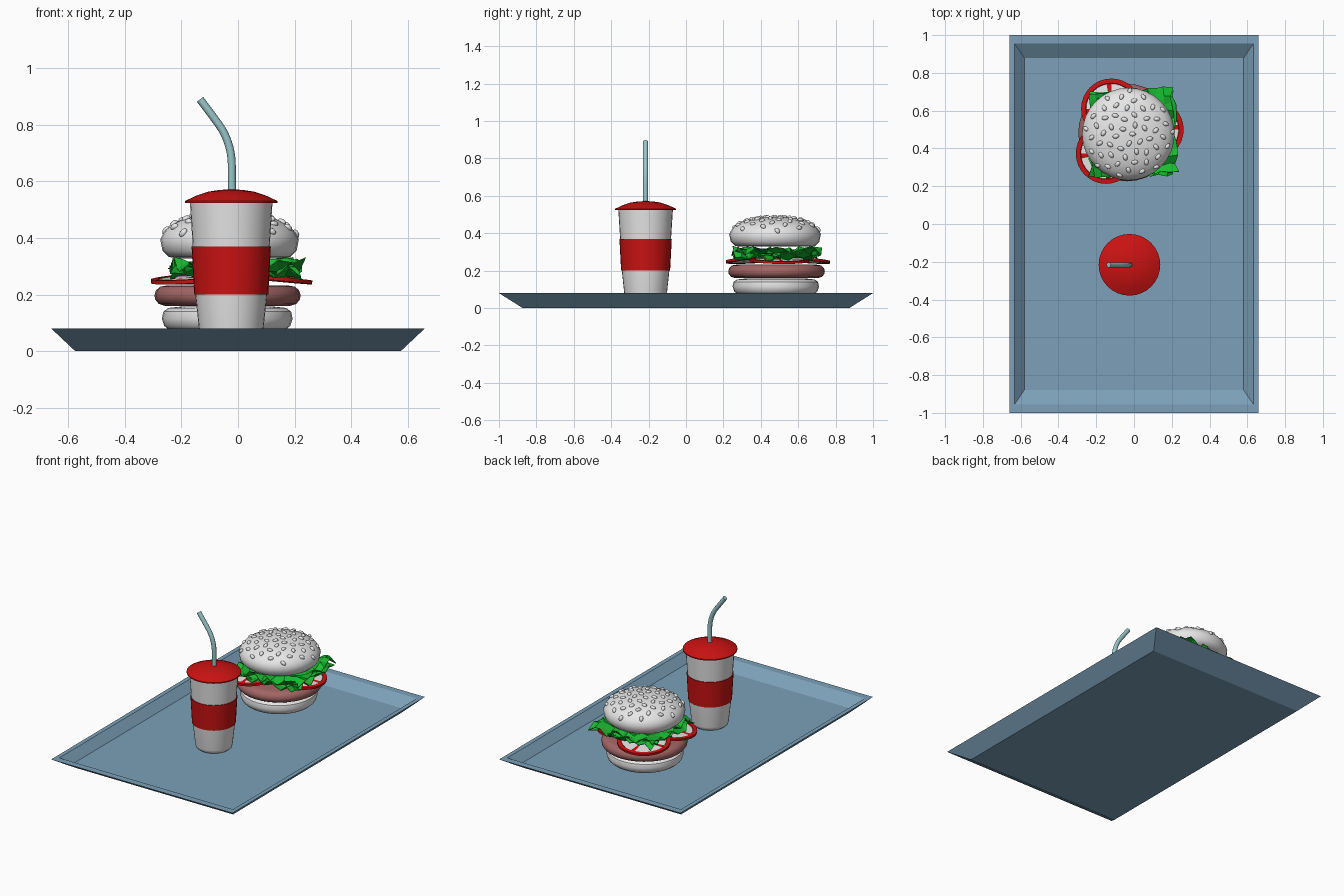
import bpy, bmesh, math, random
from mathutils import Matrix, Vector

if "Cube" in bpy.data.objects:
    bpy.data.objects.remove(bpy.data.objects["Cube"])

random.seed(4)


def material(name, rgb):
    m = bpy.data.materials.new(name)
    m.diffuse_color = (*rgb, 1)
    m.use_nodes = True
    m.node_tree.nodes["Principled BSDF"].inputs["Base Color"].default_value = m.diffuse_color
    return m


BLUE = material("tray blue", (0.20, 0.35, 0.48))
WHITE = material("white", (0.80, 0.80, 0.80))
RED = material("red", (0.60, 0.006, 0.006))
BROWN = material("patty brown", (0.36, 0.13, 0.13))
GREEN = material("lettuce green", (0.01, 0.50, 0.03))
STRAW = material("straw blue", (0.32, 0.57, 0.59))


def finish(name, bm, mats, smooth=True, matrix=None):
    bmesh.ops.recalc_face_normals(bm, faces=bm.faces)
    me = bpy.data.meshes.new(name)
    bm.to_mesh(me)
    bm.free()
    for m in mats:
        me.materials.append(m)
    ob = bpy.data.objects.new(name, me)
    bpy.context.collection.objects.link(ob)
    if matrix:
        ob.matrix_world = matrix
    if smooth:
        bpy.ops.object.select_all(action='DESELECT')
        ob.select_set(True)
        bpy.context.view_layer.objects.active = ob
        bpy.ops.object.shade_smooth_by_angle(angle=math.radians(40))
    return ob


def lathe(name, profile, mats, matrix, rule=None, n=32):
    """Spin (radius, z) points about z; rule(radius, z, segment) picks the material."""
    bm = bmesh.new()
    rings = [[bm.verts.new((r * math.cos(math.tau * k / n), r * math.sin(math.tau * k / n), z))
              for k in range(n)] for r, z in profile]
    for i in range(len(rings) - 1):
        r = (profile[i][0] + profile[i + 1][0]) / 2
        z = (profile[i][1] + profile[i + 1][1]) / 2
        for k in range(n):
            j = (k + 1) % n
            f = bm.faces.new((rings[i][k], rings[i][j], rings[i + 1][j], rings[i + 1][k]))
            if rule:
                f.material_index = rule(r, z, k)
    bmesh.ops.remove_doubles(bm, verts=bm.verts, dist=1e-5)
    return finish(name, bm, mats, True, matrix)


# Tray: rectangular loops from the underside, over the rim, to the floor
bm = bmesh.new()
loops = [[bm.verts.new((sx * x, sy * y, z)) for sx, sy in ((-1, -1), (1, -1), (1, 1), (-1, 1))]
         for x, y, z in ((0.575, 0.873, 0), (0.66, 1.0, 0.08), (0.632, 0.955, 0.08), (0.58, 0.878, 0.03))]
for a, b in zip(loops, loops[1:]):
    for k in range(4):
        j = (k + 1) % 4
        bm.faces.new((a[k], a[j], b[j], b[k]))
bm.faces.new(loops[0])
bm.faces.new(loops[-1])
finish("tray", bm, [BLUE], smooth=False)

# Cup with red sleeve band
cup_at = Matrix.Translation((-0.024, -0.216, 0))
lathe("cup", [(0, 0.035), (0.098, 0.035), (0.109, 0.045), (0.112, 0.06), (0.127, 0.2),
              (0.131, 0.2), (0.140, 0.37), (0.136, 0.37), (0.146, 0.527), (0, 0.527)],
      [WHITE, RED], cup_at, lambda r, z, k: int(0.199 < z < 0.371 and r > 0.1))

# Lid
lathe("lid", [(0, 0.524), (0.163, 0.524), (0.163, 0.531), (0.12, 0.551),
              (0.08, 0.564), (0.04, 0.570), (0, 0.572)], [RED], cup_at)

# Bent straw
cu = bpy.data.curves.new("straw", 'CURVE')
cu.dimensions = '3D'
cu.bevel_depth = 0.014
cu.bevel_resolution = 3
cu.use_fill_caps = True
sp = cu.splines.new('NURBS')
path = [(-0.021, 0.54), (-0.021, 0.62), (-0.023, 0.70), (-0.046, 0.77), (-0.085, 0.825), (-0.134, 0.890)]
sp.points.add(len(path) - 1)
for p, (x, z) in zip(sp.points, path):
    p.co = (x, -0.216, z, 1)
sp.use_endpoint_u = True
sp.order_u = 3
cu.materials.append(STRAW)
straw = bpy.data.objects.new("straw", cu)
bpy.context.collection.objects.link(straw)
bpy.ops.object.select_all(action='DESELECT')
straw.select_set(True)
bpy.context.view_layer.objects.active = straw
bpy.ops.object.convert(target='MESH')

# Bottom bun and patty
lathe("bottom_bun", [(0, 0.068), (0.16, 0.068), (0.205, 0.074), (0.223, 0.09), (0.231, 0.115),
                     (0.226, 0.14), (0.208, 0.153), (0.16, 0.158), (0, 0.155)],
      [WHITE], Matrix.Translation((-0.038, 0.48, 0)))
lathe("patty", [(0, 0.16), (0.22, 0.16), (0.243, 0.167), (0.256, 0.183), (0.258, 0.198),
                (0.253, 0.215), (0.238, 0.228), (0.215, 0.232), (0, 0.232)],
      [BROWN], Matrix.Translation((-0.037, 0.484, 0)))

# Tomato slices: red rim, core and spokes around pale pulp, drooping outwards
slice_profile = [(0, -0.004), (0.03, -0.004), (0.133, -0.004), (0.136, -0.007), (0.160, -0.007),
                 (0.160, 0.007), (0.136, 0.007), (0.133, 0.004), (0.03, 0.004), (0, 0.004)]
for i, (x, y) in enumerate(((-0.148, 0.373), (-0.120, 0.610), (0.103, 0.50))):
    out = Vector((x + 0.035, y - 0.48, 0)).normalized()
    tilt = Matrix.Rotation(math.radians(5.5), 4, Vector((-out.y, out.x, 0)))
    lathe(f"tomato_slice_{i + 1}", slice_profile, [RED, WHITE],
          Matrix.Translation((x, y, 0.258)) @ tilt,
          lambda r, z, k: int(0.03 < r < 0.134 and k % 8 > 0))

# Lettuce: two crumpled square leaves
for i, (z0, turn) in enumerate(((0.282, 0.0), (0.302, 0.07))):
    bm = bmesh.new()
    bmesh.ops.create_grid(bm, x_segments=11, y_segments=11, size=0.235)
    for v in bm.verts:
        edge = max(abs(v.co.x), abs(v.co.y)) / 0.235
        v.co.x *= 1 - random.uniform(0, 0.10)
        v.co.y *= 1 - random.uniform(0, 0.10)
        v.co.z = random.uniform(-1, 1) * (0.010 + 0.018 * edge)
    leaf = finish(f"lettuce_{i + 1}", bm, [GREEN], False,
                  Matrix.Translation((-0.010, 0.485, z0)) @ Matrix.Rotation(turn, 4, 'Z'))
    leaf.modifiers.new("thickness", 'SOLIDIFY').thickness = 0.004

# Top bun
bun_at = Matrix.Translation((-0.030, 0.476, 0))
dome = [(0.245, 0.395), (0.232, 0.42), (0.212, 0.443), (0.165, 0.467), (0.11, 0.480), (0.06, 0.487), (0, 0.489)]
lathe("top_bun", [(0, 0.345), (0.12, 0.34), (0.185, 0.328), (0.215, 0.333), (0.237, 0.355)] + dome,
      [WHITE], bun_at)

# Sesame seeds in a spiral over the dome
bm = bmesh.new()
count = 56
for i in range(count):
    r = 0.236 * math.sqrt((i + 0.5) / count)
    a = i * 2.39996
    for (r1, z1), (r0, z0) in zip(dome, dome[1:]):
        if r0 <= r <= r1:
            z = z0 + (z1 - z0) * (r - r0) / (r1 - r0)
            slope = math.atan2(z0 - z1, r1 - r0)
            break
    m = (Matrix.Rotation(a, 4, 'Z') @ Matrix.Translation((r, 0, z)) @ Matrix.Rotation(slope, 4, 'Y')
         @ Matrix.Rotation(random.uniform(0, math.pi), 4, 'Z') @ Matrix.Diagonal((0.018, 0.012, 0.011, 1)))
    bmesh.ops.create_icosphere(bm, subdivisions=2, radius=1, matrix=m)
finish("sesame_seeds", bm, [WHITE], True, bun_at)
